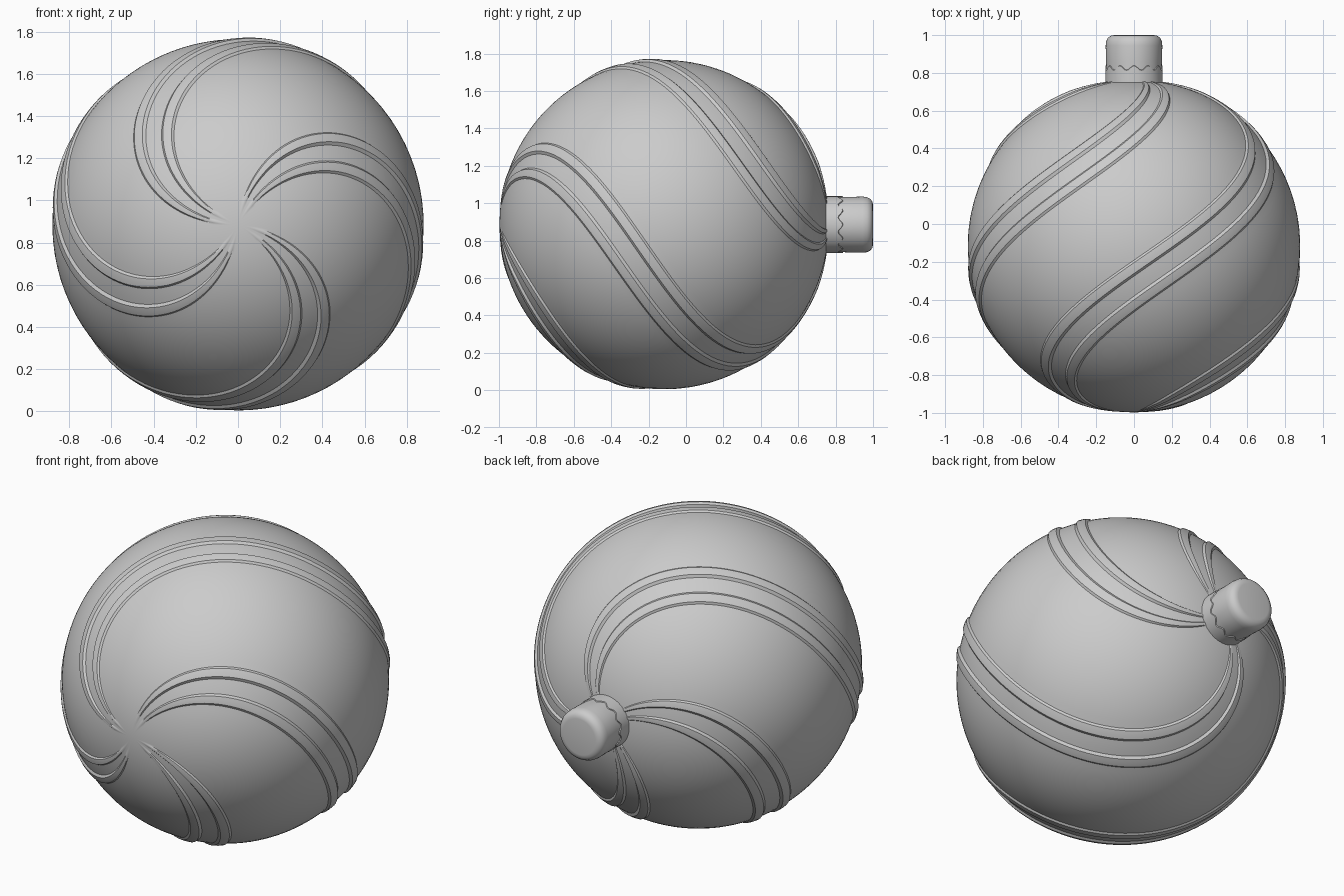
import bpy, bmesh
from math import sin, cos, pi, radians

if "Cube" in bpy.data.objects:
    bpy.data.objects.remove(bpy.data.objects["Cube"])

CENTER_Y, CENTER_Z, R = -0.117, 0.885, 0.88


def make_object(name, bm, angle):
    bmesh.ops.recalc_face_normals(bm, faces=bm.faces[:])
    me = bpy.data.meshes.new(name)
    bm.to_mesh(me)
    bm.free()
    ob = bpy.data.objects.new(name, me)
    bpy.context.collection.objects.link(ob)
    bpy.ops.object.select_all(action='DESELECT')
    ob.select_set(True)
    bpy.context.view_layer.objects.active = ob
    bpy.ops.object.shade_smooth_by_angle(angle=radians(angle))
    return ob


def skin(bm, rings, start=None, end=None):
    # join closed rings with quads, with optional pole points
    n = len(rings[0])
    for a, b in zip(rings, rings[1:]):
        for i in range(n):
            j = (i + 1) % n
            bm.faces.new((a[i], a[j], b[j], b[i]))
    for pole, ring in ((start, rings[0]), (end, rings[-1])):
        if pole:
            p = bm.verts.new(pole)
            for i in range(n):
                bm.faces.new((p, ring[i], ring[(i + 1) % n]))


# Ball columns: four spiral bands, each a pair of raised stripes
HEIGHT = 0.012
stripe = [(-13, 0), (-11.8, .8), (-9.5, 1), (-6.5, 1), (-5, 0), (-2, 0),
          (2, 0), (5, 0), (6.5, 1), (9.5, 1), (11.8, .8), (13, 0)]
bands = [-28, 70, 152, 242]
columns = []
for k, base in enumerate(bands):
    columns += [(base, off, h) for off, h in stripe]
    following = bands[k + 1] if k < 3 else bands[0] + 360
    gap = following - base - 26
    columns += [(base, 13 + gap * s / 16, 0) for s in range(1, 16)]

bm = bmesh.new()
rings = []
ROWS = 96
for r in range(1, ROWS):
    t = pi * r / ROWS
    lat = t - pi / 2
    twist = -1.1 * lat - radians(10) * sin(2 * lat)
    fade = max(0, min(1, (sin(t) - 0.08) / 0.3))
    ring = []
    for base, off, h in columns:
        a = radians(base + off) + twist
        rad = R + HEIGHT * h * fade
        ring.append(bm.verts.new((rad * sin(t) * cos(a),
                                  CENTER_Y - rad * cos(t),
                                  CENTER_Z + rad * sin(t) * sin(a))))
    rings.append(ring)
skin(bm, rings, (0, CENTER_Y - R, CENTER_Z), (0, CENTER_Y + R, CENTER_Z))
make_object("ball", bm, 35)

# Hanger cap with a scalloped collar: (radius, y, wave amount)
profile = [(.12, .70, 0), (.152, .73, 0), (.152, .825, .012), (.147, .828, .012),
           (.148, .86, 0), (.15, .945, 0), (.147, .968, 0), (.138, .986, 0),
           (.122, .997, 0), (.105, 1.0, 0)]
bm = bmesh.new()
N = 96
rings = []
for rad, y, wave in profile:
    rings.append([bm.verts.new((rad * cos(2 * pi * i / N),
                                y + wave * cos(12 * 2 * pi * i / N),
                                CENTER_Z + rad * sin(2 * pi * i / N)))
                  for i in range(N)])
skin(bm, rings, (0, .70, CENTER_Z), (0, 1.0, CENTER_Z))
make_object("hanger_cap", bm, 40)
